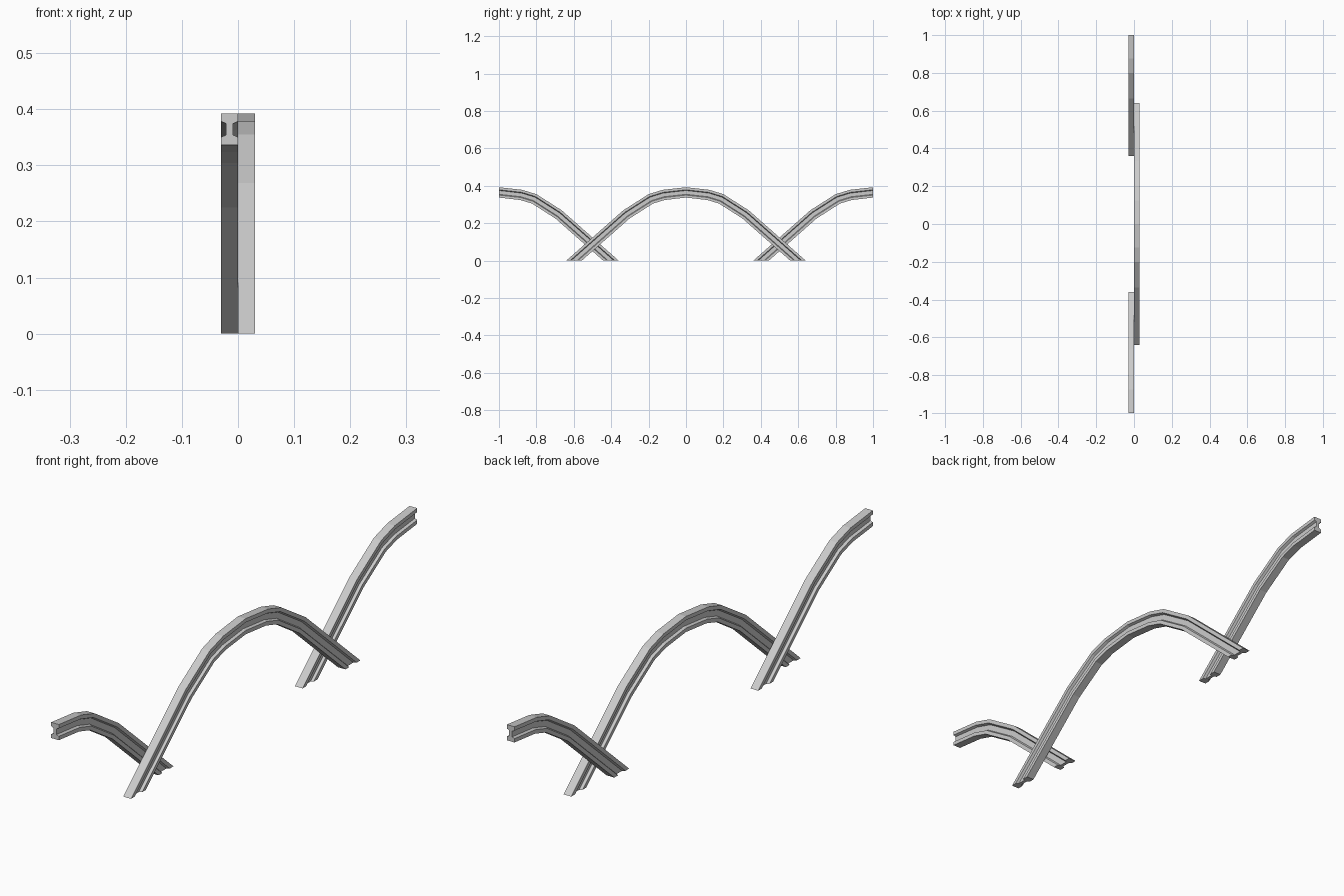
import bpy, bmesh
from mathutils import Vector

if "Cube" in bpy.data.objects:
    bpy.data.objects.remove(bpy.data.objects["Cube"])

# Outer edge of half an arch, (distance from crown, height)
HALF = [(0, .392), (.125, .378), (.2, .355), (.335, .269), (.64, 0)]
DEPTH = .055
# I-beam section: (offset across, depth below the outer edge)
RIGHT = [(.015, 0), (.015, .0135), (.006, .0175), (.006, .0375), (.015, .0415), (.015, DEPTH)]
SECTION = RIGHT + [(-a, d) for a, d in reversed(RIGHT)]


def normal(p, q):
    t = (Vector(q) - Vector(p)).normalized()
    return Vector((-t.y, t.x))


def mitres():
    """Direction towards the outer edge at every path point, scaled for mitred joints."""
    ns = [normal(p, q) for p, q in zip(HALF, HALF[1:])]
    out = [Vector((0, 1 / ns[0].y))]            # vertical cut at the crown
    for a, b in zip(ns, ns[1:]):
        out.append((a + b) / (1 + a.dot(b)))
    out.append(Vector((1 / ns[-1].x, 0)))       # level cut on the ground
    return out


def beam(name, x, crown_y, sides):
    rings = []
    stations = list(zip(HALF, mitres()))
    path = [(s, st) for s in sides[:1] for st in stations]
    if len(sides) == 2:
        path = [(sides[1], st) for st in reversed(stations[1:])] + path
    bm = bmesh.new()
    for s, (p, m) in path:
        rings.append([bm.verts.new((x + a, crown_y + s * (p[0] - m.x * d), p[1] - m.y * d))
                      for a, d in SECTION])
    n = len(SECTION)
    for r, q in zip(rings, rings[1:]):
        for i in range(n):
            j = (i + 1) % n
            bm.faces.new((r[i], r[j], q[j], q[i]))
    bm.faces.new(rings[0])
    bm.faces.new(rings[-1][::-1])
    bmesh.ops.recalc_face_normals(bm, faces=bm.faces)
    me = bpy.data.meshes.new(name)
    bm.to_mesh(me)
    bm.free()
    bpy.context.collection.objects.link(bpy.data.objects.new(name, me))


# Full arch in the middle, half arches crossing it at both ends
beam("middle_arch", .015, 0, [1, -1])
beam("front_half_arch", -.015, -1, [1])
beam("back_half_arch", -.015, 1, [-1])
